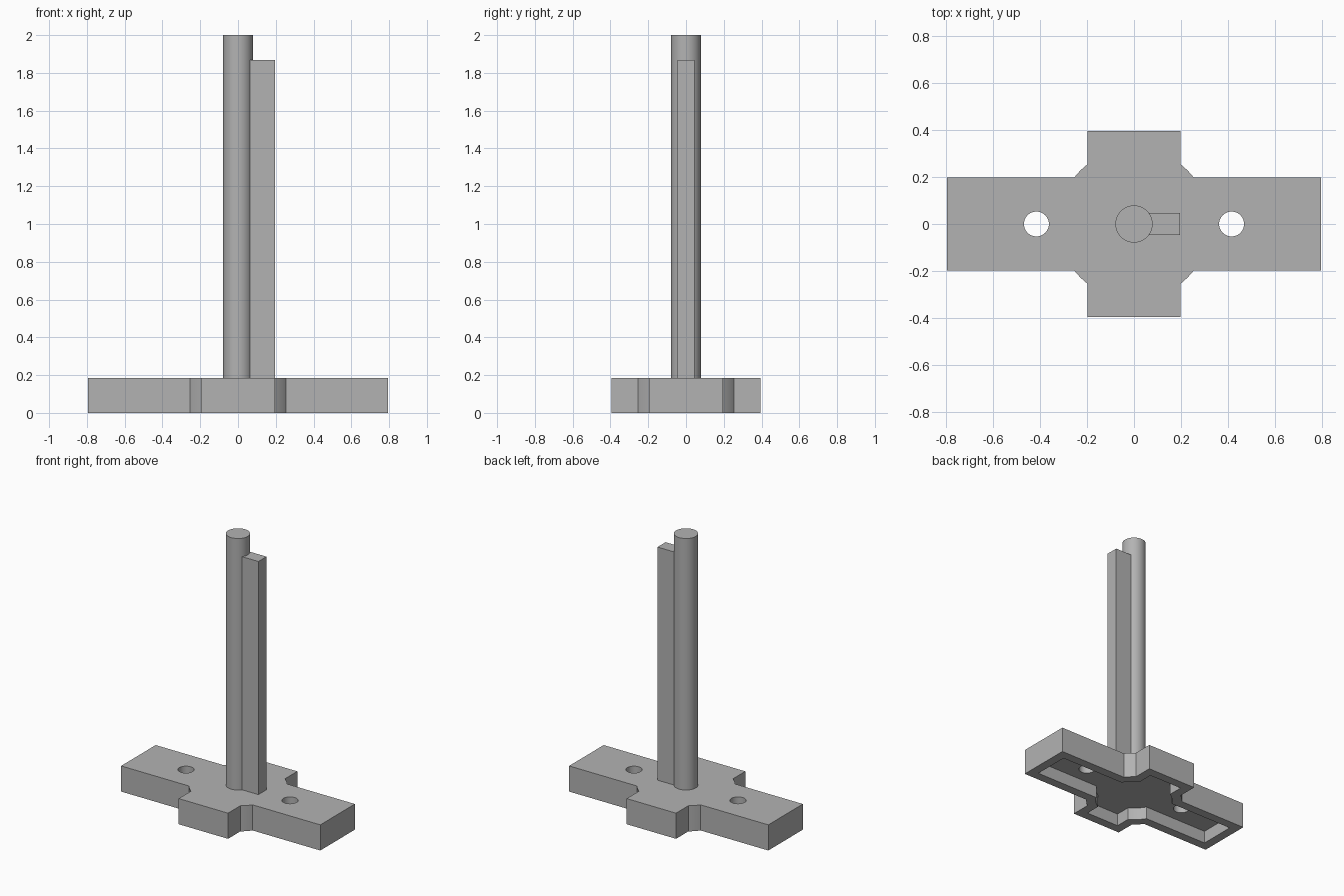
import bpy, bmesh
from math import atan2, cos, sin, sqrt

if "Cube" in bpy.data.objects:
    bpy.data.objects.remove(bpy.data.objects["Cube"])

grey = bpy.data.materials.new("light grey")
grey.use_nodes = True
colour = (0.45, 0.45, 0.45, 1)
grey.diffuse_color = colour
grey.node_tree.nodes["Principled BSDF"].inputs["Base Color"].default_value = colour

LENGTH, DEPTH, ARM, HUB = 0.795, 0.395, 0.197, 0.322
WALL, POCKET, BASE_TOP = 0.065, 0.09, 0.185


def cross_outline(inset):
    """Two crossed bars joined by a round hub that fills the inner corners."""
    length, depth, arm, hub = (v - inset for v in (LENGTH, DEPTH, ARM, HUB))
    start = atan2(arm, sqrt(hub * hub - arm * arm))
    end = atan2(1, 0) - start
    steps = 6
    arc = [start + (end - start) * i / steps for i in range(steps + 1)]
    quarter = [(length, arm)] + [(hub * cos(a), hub * sin(a)) for a in arc] + [(arm, depth)]
    half = quarter + [(-x, y) for x, y in reversed(quarter)]
    return half + [(x, -y) for x, y in reversed(half)]


def prism(name, outline, z0, z1):
    bm = bmesh.new()
    face = bm.faces.new([bm.verts.new((x, y, z0)) for x, y in outline])
    top = bmesh.ops.extrude_face_region(bm, geom=[face])["geom"]
    bmesh.ops.translate(bm, vec=(0, 0, z1 - z0),
                        verts=[v for v in top if isinstance(v, bmesh.types.BMVert)])
    bmesh.ops.recalc_face_normals(bm, faces=bm.faces)
    mesh = bpy.data.meshes.new(name)
    bm.to_mesh(mesh)
    bm.free()
    mesh.materials.append(grey)
    obj = bpy.data.objects.new(name, mesh)
    bpy.context.collection.objects.link(obj)
    return obj


def circle(x, radius, sides=48):
    step = 4 * atan2(1, 0) / sides
    return [(x + radius * cos(i * step), radius * sin(i * step)) for i in range(sides)]


def activate(obj):
    bpy.ops.object.select_all(action="DESELECT")
    obj.select_set(True)
    bpy.context.view_layer.objects.active = obj


def cut(obj, cutter):
    mod = obj.modifiers.new("cut", "BOOLEAN")
    mod.operation, mod.solver, mod.object = "DIFFERENCE", "EXACT", cutter
    cutter.hide_render = True
    activate(obj)
    bpy.ops.object.modifier_apply(modifier=mod.name)
    bpy.data.objects.remove(cutter)


# Cross-shaped base, hollow underneath, with two bolt holes
base = prism("base", cross_outline(0), 0, BASE_TOP)
cut(base, prism("pocket_cutter", cross_outline(WALL), -0.1, POCKET))
for side in (-1, 1):
    cut(base, prism("hole_cutter", circle(side * 0.415, 0.053), -0.1, 0.3))

# Upright round post
post = prism("post", circle(0, 0.079), BASE_TOP - 0.03, 2)

# Flat fin along the post
fin = prism("fin", [(0, -0.046), (0.195, -0.046), (0.195, 0.046), (0, 0.046)],
            BASE_TOP - 0.03, 1.867)

for obj in (base, post, fin):
    activate(obj)
    bpy.ops.object.shade_smooth_by_angle()
